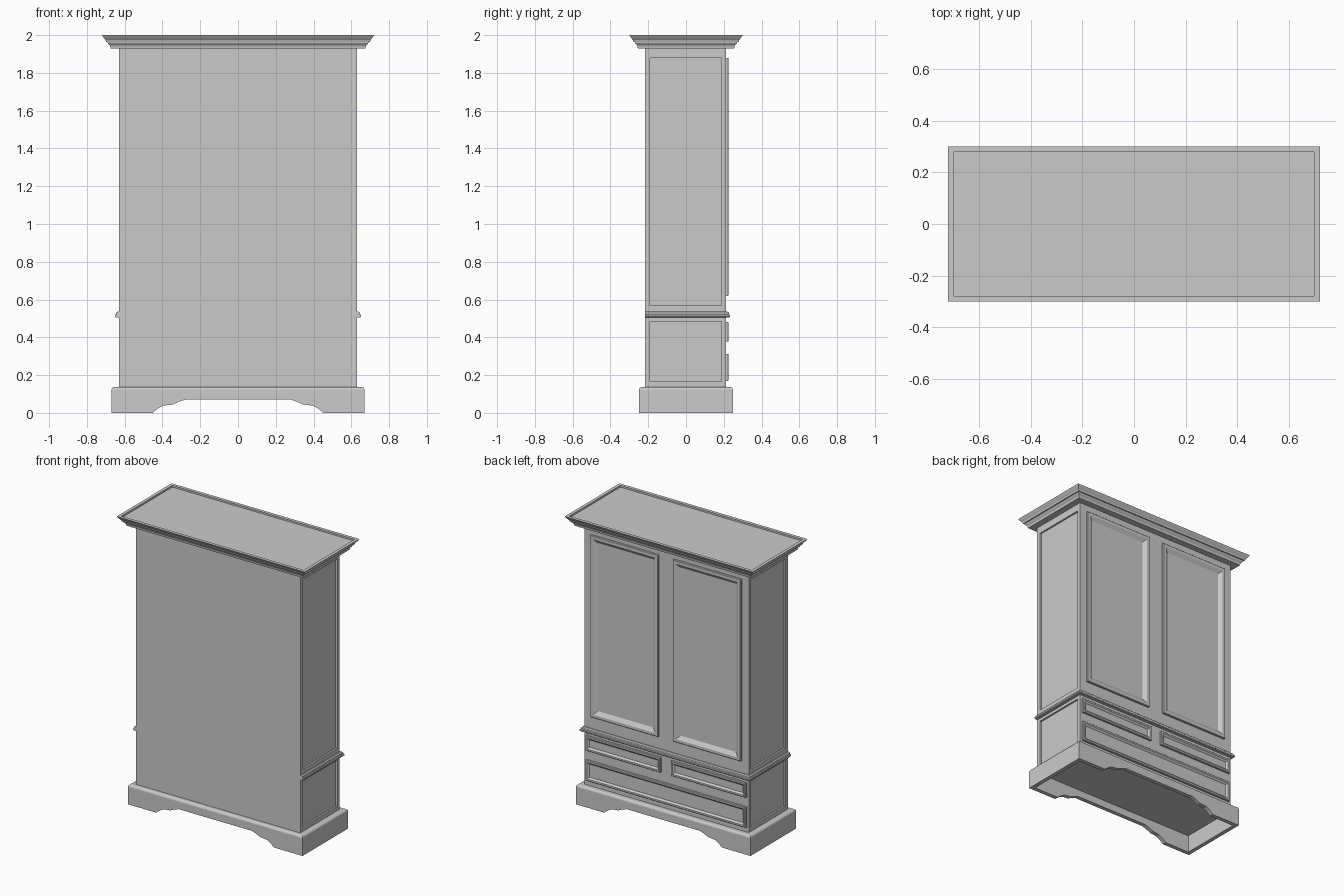
import bpy, bmesh

if "Cube" in bpy.data.objects:
    bpy.data.objects.remove(bpy.data.objects["Cube"])


def make(name, bm):
    bmesh.ops.recalc_face_normals(bm, faces=bm.faces)
    me = bpy.data.meshes.new(name)
    bm.to_mesh(me)
    bm.free()
    ob = bpy.data.objects.new(name, me)
    bpy.context.collection.objects.link(ob)
    return ob


def add_loft(bm, rings):
    """Skin a stack of equal-length point rings and cap both ends."""
    vs = [[bm.verts.new(p) for p in r] for r in rings]
    n = len(vs[0])
    for a, b in zip(vs, vs[1:]):
        for i in range(n):
            j = (i + 1) % n
            bm.faces.new((a[i], a[j], b[j], b[i]))
    bm.faces.new(vs[0][::-1])
    bm.faces.new(vs[-1])


def loft(name, rings):
    bm = bmesh.new()
    add_loft(bm, rings)
    return make(name, bm)


def rect_z(x, y0, y1, z):
    return [(-x, y0, z), (x, y0, z), (x, y1, z), (-x, y1, z)]


def rect_y(x0, x1, z0, z1, y, inset=0):
    x0, x1, z0, z1 = x0 + inset, x1 - inset, z0 + inset, z1 - inset
    return [(x0, y, z0), (x1, y, z0), (x1, y, z1), (x0, y, z1)]


def box_rings(x0, x1, y0, y1, z0, z1):
    return [rect_y(x0, x1, z0, z1, y0), rect_y(x0, x1, z0, z1, y1)]


BX, Y0, Y1, YF = 0.63, -0.217, 0.212, 0.226   # carcass and panel faces


def framed_panel(name, x0, x1, z0, z1, frame, slope, depth):
    """Raised frame with a sloped, sunken centre, facing +y."""
    steps = [(0, Y1 - 0.003), (0, YF - 0.003), (0.003, YF),
             (frame, YF), (frame + slope, YF - depth)]
    return loft(name, [rect_y(x0, x1, z0, z1, y, i) for i, y in steps])


# carcass
body = loft("cabinet_body", box_rings(-BX, BX, Y0, Y1, 0.13, 1.94))

# recesses for side panels and sunken doors
cut = bmesh.new()
for s in (-1, 1):
    for z0, z1 in ((0.165, 0.485), (0.568, 1.88)):
        xa, xb = sorted((s * (BX - 0.012), s * (BX + 0.05)))
        add_loft(cut, box_rings(xa, xb, -0.19, 0.187, z0, z1))
    xa, xb = sorted((s * 0.08, s * 0.55))
    add_loft(cut, box_rings(xa, xb, 0.18, 0.3, 0.645, 1.855))
cutter = make("recess_cutter", cut)
cutter.hide_render = True
cutter.hide_viewport = True
mod = body.modifiers.new("recesses", "BOOLEAN")
mod.operation = "DIFFERENCE"
mod.solver = "EXACT"
mod.object = cutter

# doors and small drawers in mirrored pairs
for s, side in ((-1, "left"), (1, "right")):
    xa, xb = sorted((s * 0.057, s * 0.577))
    framed_panel(side + "_door", xa, xb, 0.62, 1.88, 0.022, 0.045, 0.03)
    xa, xb = sorted((s * 0.04, s * 0.615))
    framed_panel(side + "_small_drawer", xa, xb, 0.378, 0.48, 0.014, 0.012, 0.011)

# wide drawer
framed_panel("wide_drawer", -0.615, 0.615, 0.17, 0.312, 0.014, 0.012, 0.011)

# waist moulding on three sides
waist = [(0.505, 0.018), (0.509, 0.022), (0.518, 0.022), (0.522, 0.017),
         (0.530, 0.015), (0.536, 0.008)]
loft("waist_moulding", [rect_z(BX + o, Y0 + 0.0005, Y1 + o, z) for z, o in waist])

# cornice with a sunken top
cornice = [(1.93, 0.045), (1.944, 0.042), (1.950, 0.036), (1.958, 0.030),
           (1.963, 0.029), (1.964, 0.022), (1.975, 0.018), (1.984, 0.010),
           (1.994, 0.003), (2.0, 0.0), (2.0, 0.022), (1.988, 0.022)]
loft("cornice", [rect_z(0.72 - o, -0.30 + o, 0.30 - o, z) for z, o in cornice])

# plinth cap
cap = [(0.12, 0), (0.126, 0.001), (0.132, 0.005), (0.136, 0.012)]
loft("plinth_cap", [rect_z(0.67 - o, -0.25 + o, 0.25 - o, z) for z, o in cap])

# hollow plinth: shaped long boards and plain ends
half = [(0.67, 0.12), (0.67, 0), (0.452, 0), (0.425, 0.022), (0.40, 0.037),
        (0.375, 0.041), (0.345, 0.044), (0.315, 0.058), (0.28, 0.07)]
outline = half + [(-x, z) for x, z in reversed(half)]
for s, side in ((-1, "front"), (1, "back")):
    loft(side + "_plinth_board",
         [[(x, y, z) for x, z in outline] for y in (s * 0.25, s * 0.222)])
for s, side in ((-1, "left"), (1, "right")):
    xa, xb = sorted((s * 0.642, s * 0.67))
    loft(side + "_plinth_end", box_rings(xa, xb, -0.222, 0.222, 0, 0.12))
